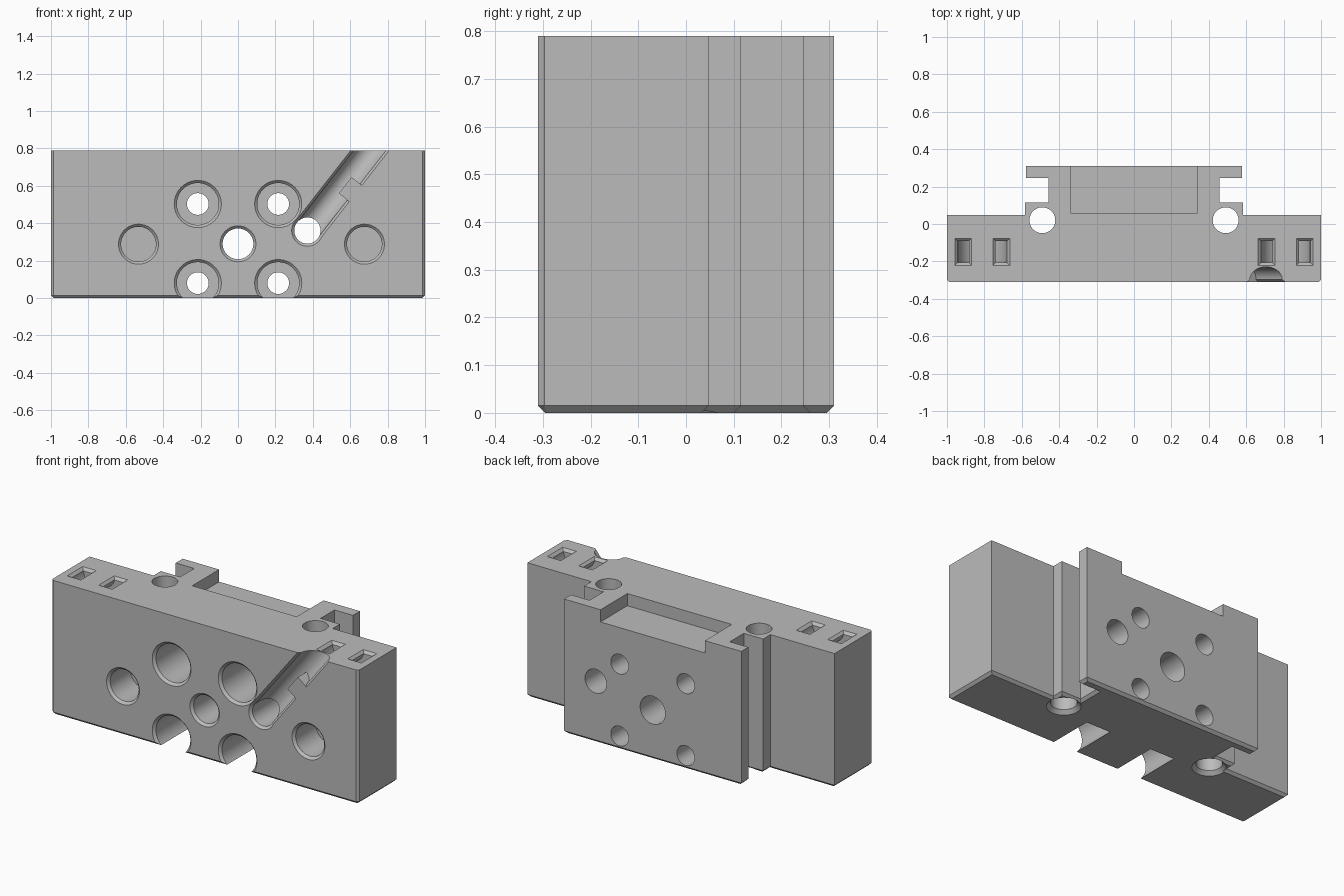
import bpy, bmesh, math
from mathutils import Vector

old = bpy.data.objects.get("Cube")
if old:
    bpy.data.objects.remove(old, do_unlink=True)

X, Y, Z = Vector((1, 0, 0)), Vector((0, 1, 0)), Vector((0, 0, 1))
HEIGHT, FRONT, BACK = 0.79, -0.31, 0.31
CHAMFER = 0.014

grey = bpy.data.materials.new("plain_grey")
grey.use_nodes = True
colour = (0.5, 0.5, 0.5, 1)
grey.diffuse_color = colour
grey.node_tree.nodes["Principled BSDF"].inputs["Base Color"].default_value = colour


def finish(name, bm):
    bmesh.ops.recalc_face_normals(bm, faces=bm.faces)
    mesh = bpy.data.meshes.new(name)
    bm.to_mesh(mesh)
    bm.free()
    mesh.materials.append(grey)
    obj = bpy.data.objects.new(name, mesh)
    bpy.context.collection.objects.link(obj)
    return obj


def loft(name, rings):
    """Closed solid through rings with equal point counts."""
    bm = bmesh.new()
    loops = [[bm.verts.new(p) for p in ring] for ring in rings]
    for a, b in zip(loops, loops[1:]):
        for i in range(len(a)):
            j = (i + 1) % len(a)
            bm.faces.new((a[i], a[j], b[j], b[i]))
    bm.faces.new(loops[0])
    bm.faces.new(loops[-1])
    return finish(name, bm)


def prism(name, points, origin, u, v, w, start, end):
    return loft(name, [[origin + u * a + v * b + w * d for a, b in points]
                       for d in (start, end)])


def lathe(name, steps, origin, u, v, w, sides=64):
    """Round cutter: steps are (radius, depth along w)."""
    turn = [2 * math.pi * i / sides for i in range(sides)]
    return loft(name, [[origin + u * (r * math.cos(t)) + v * (r * math.sin(t)) + w * d
                        for t in turn] for r, d in steps])


def cut(target, cutter):
    mod = target.modifiers.new("cut", 'BOOLEAN')
    mod.operation, mod.solver, mod.object = 'DIFFERENCE', 'EXACT', cutter
    bpy.context.view_layer.objects.active = target
    bpy.ops.object.modifier_apply(modifier=mod.name)
    bpy.data.objects.remove(cutter, do_unlink=True)


def rect(x0, x1, y0, y1):
    return [(x0, y0), (x1, y0), (x1, y1), (x0, y1)]


# Block with a T-shaped rail on the back and a chamfered underside
half = [(0.987, FRONT), (1, FRONT + 0.013), (1, 0.047), (0.583, 0.047), (0.583, 0.115),
        (0.457, 0.115), (0.457, 0.245), (0.577, 0.245), (0.577, BACK)]
outline = half + [(-x, y) for x, y in reversed(half)]
block = prism("mount_block", outline, Vector(), X, Y, Z, 0, HEIGHT)
bm = bmesh.new()
bm.from_mesh(block.data)
low = [e for e in bm.edges if all(v.co.z < 0.001 for v in e.verts)]
bmesh.ops.bevel(bm, geom=low, offset=0.015, offset_type='OFFSET', segments=1,
                profile=0.5, affect='EDGES')
bm.to_mesh(block.data)
bm.free()

# Shallow recess in the top of the rail
cut(block, prism("recess", rect(-0.34, 0.34, 0.06, 0.5), Vector(), X, Y, Z, 0.718, 1))


def front_hole(x, z, r, steps):
    """Hole from the front with a chamfered rim."""
    rim = [(r + CHAMFER + 0.02, -0.02), (r, CHAMFER)]
    cut(block, lathe("hole", rim + steps, Vector((x, FRONT, z)), X, Z, Y))


# Counterbored screw holes
for x in (-0.215, 0.215):
    for z in (0.08, 0.503):
        front_hole(x, z, 0.112, [(0.112, 0.28), (0.058, 0.28), (0.058, 0.8)])

# Through holes and blind magnet holes
front_hole(0, 0.29, 0.082, [(0.082, 0.8)])
front_hole(0.371, 0.361, 0.07, [(0.07, 0.8)])
for x in (-0.532, 0.676):
    front_hole(x, 0.288, 0.093, [(0.093, 0.2)])

# Vertical rod holes, countersunk below
for x in (-0.49, 0.49):
    cut(block, lathe("rod_hole", [(0.11, -0.02), (0.069, 0.021), (0.069, 1)],
                     Vector((x, 0.02, 0)), X, Y, Z))

# Slanted half-round cable groove with a retaining tab left standing in it
angle = math.radians(52)
along = Vector((math.cos(angle), 0, math.sin(angle)))
across = Vector((math.sin(angle), 0, -math.cos(angle)))
start = Vector((0.371, 0, 0.361))
R = 0.068
arc = [(-R * math.cos(math.pi * i / 32), -0.297 + R * math.sin(math.pi * i / 32))
       for i in range(33)]
profile = [(-R - 0.033, -0.33)] + arc + [(R + 0.033, -0.33)]
groove = prism("groove", profile, start, across, Y, along, 0, 0.75)
tab = prism("tab", rect(0.01, 0.15, -0.4, -0.2), start, across, Y, along, 0.26, 0.37)
cut(groove, tab)
cut(block, groove)

# Curved strap tunnels opening as two flared pockets each
sweep = [math.pi * (1 + i / 32) for i in range(33)]
outer, inner = 0.132, 0.073
ring = ([(-outer, 0.03)] + [(outer * math.cos(t), outer * math.sin(t)) for t in sweep]
        + [(outer, 0.03), (inner, 0.03)]
        + [(inner * math.cos(t), inner * math.sin(t)) for t in reversed(sweep)]
        + [(-inner, 0.03)])
for side in (-1, 1):
    middle = Vector((side * 0.811, 0, HEIGHT))
    cut(block, prism("tunnel", ring, middle, X, Z, Y, -0.206, -0.092))
    for s in (-1, 1):
        centre = middle + X * (s * 0.1025) - Y * 0.149
        levels = [(0.0295, 0.057, -0.015), (0.0645, 0.092, 0.02)]
        cut(block, loft("flare", [[centre + X * a + Y * b + Z * h
                                   for a, b in rect(-w, w, -d, d)] for w, d, h in levels]))

bpy.ops.object.select_all(action='DESELECT')
block.select_set(True)
bpy.context.view_layer.objects.active = block
bpy.ops.object.shade_smooth_by_angle(angle=math.radians(25))
